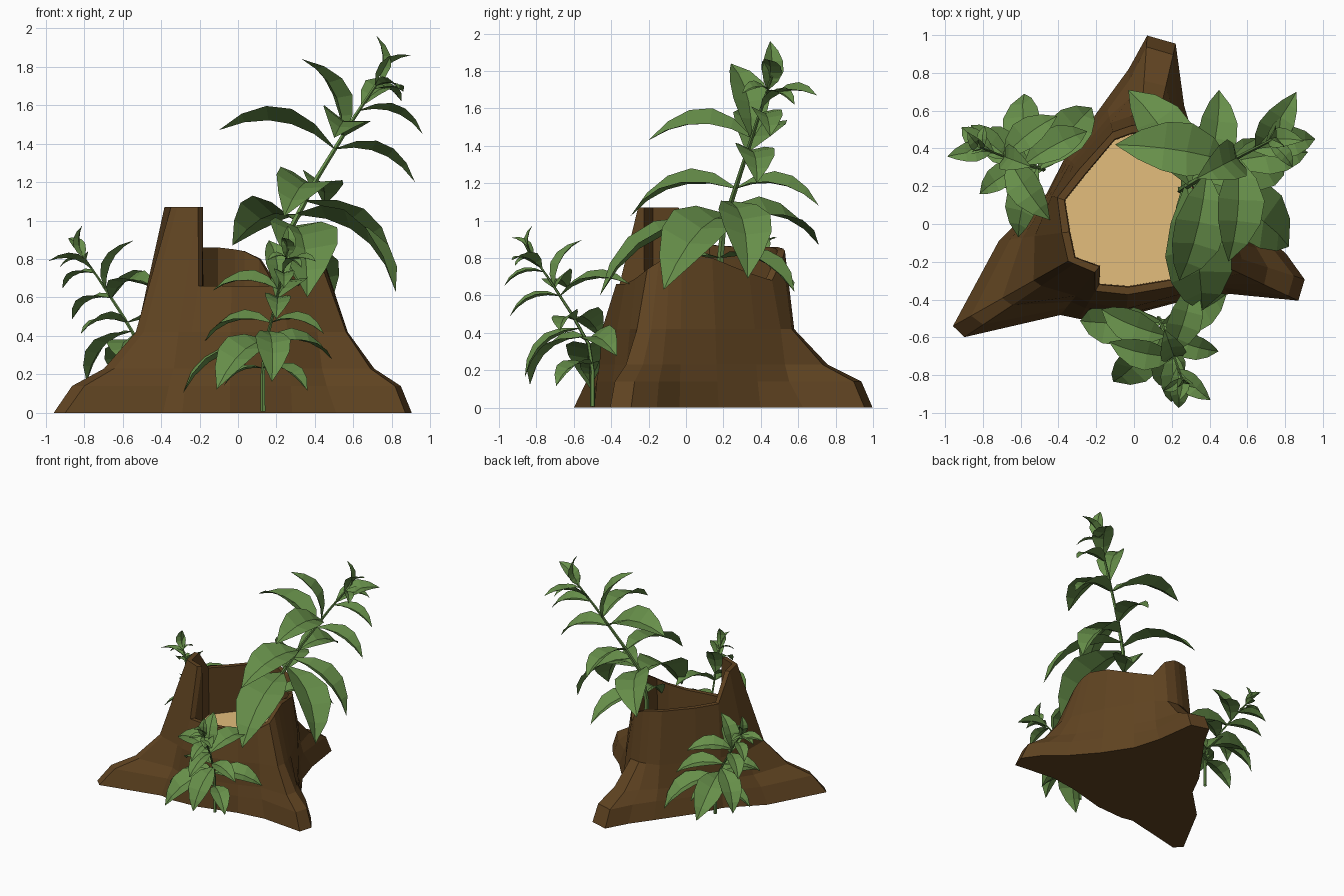
import bpy, bmesh, math
from mathutils import Vector

if "Cube" in bpy.data.objects:
    bpy.data.objects.remove(bpy.data.objects["Cube"])


def material(name, rgb):
    m = bpy.data.materials.new(name)
    m.diffuse_color = (*rgb, 1)
    m.use_nodes = True
    m.node_tree.nodes["Principled BSDF"].inputs["Base Color"].default_value = m.diffuse_color
    return m


BARK = material("bark brown", (0.115, 0.056, 0.015))
WOOD = material("cut wood tan", (0.77, 0.51, 0.20))
GREEN = material("leaf green", (0.135, 0.275, 0.068))


def make_object(name, bm, mats):
    me = bpy.data.meshes.new(name)
    bm.to_mesh(me)
    bm.free()
    for m in mats:
        me.materials.append(m)
    ob = bpy.data.objects.new(name, me)
    bpy.context.collection.objects.link(ob)
    return ob


# Stump columns: angle, radius at ground, low, middle and rim, rim height
COLUMNS = [
    (-25, .96, .90, .62, .49, .74), (-18, .95, .89, .60, .47, .78),
    (-11, .82, .76, .56, .45, .81),
    (-3, .66, .61, .52, .43, .83), (20, .51, .49, .46, .41, .80),
    (50, .52, .50, .48, .44, .72), (67, .68, .60, .55, .50, .68),
    (77, .98, .92, .58, .53, .80), (86, 1.0, .94, .58, .53, .84),
    (92, .82, .76, .57, .52, .85),
    (103, .67, .62, .55, .50, .86), (135, .51, .49, .45, .41, .86),
    (161, .49, .48, .46, .43, .87), (187, .72, .66, .53, .385, 1.07),
    (209.4, 1.10, .99, .61, .40, 1.07), (213.7, 1.08, .96, .59, .38, 1.07),
    (231, .62, .57, .49, .33, 1.07), (240, .58, .55, .48, .41, .66),
    (265, .49, .48, .45, .375, .66), (305, .49, .48, .45, .40, .66),
    (324, .63, .57, .51, .46, .69),
]
FLOOR = .47


def stump():
    bm = bmesh.new()
    rings = [[] for _ in range(7)]
    for a, g, l, m, r, z in COLUMNS:
        c, s = math.cos(math.radians(a)), math.sin(math.radians(a))
        levels = [(g, 0), (l, .14), (m + (l - m) * .5, .23), (m, .42),
                  (r, z), (r - .04, z), (r - .045, FLOOR)]
        for ring, (rad, h) in zip(rings, levels):
            ring.append(bm.verts.new((rad * c, rad * s, h)))
    n = len(COLUMNS)
    for lo, hi in zip(rings, rings[1:]):
        for i in range(n):
            j = (i + 1) % n
            bm.faces.new((lo[i], lo[j], hi[j], hi[i]))
    bm.faces.new(rings[0][::-1])
    bm.faces.new(rings[-1]).material_index = 1      # sawn heartwood
    make_object("tree_stump", bm, [BARK, WOOD])


# Plant in the place of the large one: stem path, then leaves (stem height, tip)
BASE = Vector((.25, .18, FLOOR))
STEM = [Vector(p) for p in ((.25, .18, .45), (.25, .18, .75), (.28, .20, .97),
                            (.41, .28, 1.22), (.60, .38, 1.53), (.76, .46, 1.77))]
LEAVES = [
    (.80, (.32, -.13, .66)), (.80, (.50, .58, .62)),
    (.97, (.36, -.46, .60)), (1.00, (-.03, .71, .87)),
    (1.03, (.82, -.12, .63)), (1.10, (.80, .33, .69)),
    (1.17, (.45, .71, 1.08)), (1.17, (.24, -.30, 1.02)),
    (1.37, (-.10, .42, 1.47)), (1.37, (.92, .38, 1.20)),
    (1.44, (.50, -.20, 1.43)), (1.44, (.33, .24, 1.84)),
    (1.57, (.96, .45, 1.45)), (1.60, (.86, .70, 1.67)),
    (1.70, (.72, .45, 1.96)), (1.70, (.90, .44, 1.86)),
    (1.68, (.85, .58, 1.62)), (1.70, (.84, .30, 1.68)),
]
WIDTHS = [.02, .16, .235, .215, .13, 0]


def stem_at(z):
    for a, b in zip(STEM, STEM[1:]):
        if z <= b.z:
            return a.lerp(b, (z - a.z) / (b.z - a.z)), (b - a).normalized()


def add_leaf(bm, z, tip):
    """Folded blade of five segments, arching from the stem to its tip."""
    p, tangent = stem_at(z)
    tip = Vector(tip)
    chord = tip - p
    length = chord.length
    d = chord.normalized()
    ref = tangent + Vector((0, 0, .6))
    side = d.cross(ref).normalized()
    ctrl = (p + tip) / 2 + side.cross(d) * length * .32
    rows = []
    for i, w in enumerate(WIDTHS):
        t = i / 5
        q = p * (1 - t) ** 2 + ctrl * 2 * t * (1 - t) + tip * t * t
        along = ((ctrl - p) * (1 - t) + (tip - ctrl) * t).normalized()
        lift = side.cross(along) * w * length * .35
        out = side * w * length
        row = [q + out + lift, q, q - out + lift] if w else [q]
        rows.append([bm.verts.new(v - BASE) for v in row])
    for a, b in zip(rows, rows[1:]):
        for k in (0, 1):
            if len(b) == 3:
                bm.faces.new((b[k], b[k + 1], a[k + 1], a[k]))
            else:
                bm.faces.new((b[0], a[k + 1], a[k]))


def plant(name, loc, turn, size):
    bm = bmesh.new()
    # five-sided tapering stem
    prev = None
    for i, c in enumerate(STEM):
        r = .022 - .003 * i
        tan = stem_at(c.z)[1]
        u = tan.cross(Vector((-.5, .87, 0))).normalized()
        v = tan.cross(u)
        ring = [bm.verts.new(c - BASE + (u * math.cos(k * math.tau / 5)
                                         + v * math.sin(k * math.tau / 5)) * r) for k in range(5)]
        if prev:
            for k in range(5):
                j = (k + 1) % 5
                bm.faces.new((prev[k], prev[j], ring[j], ring[k]))
        prev = ring
    bm.faces.new(prev)
    for z, tip in LEAVES:
        add_leaf(bm, z, tip)
    ob = make_object(name, bm, [GREEN])
    ob.location = loc
    ob.rotation_euler.z = math.radians(turn)
    ob.scale = (size,) * 3


stump()
plant("large_top_plant", BASE, 0, 1.0)
plant("front_plant", (.13, -.50, .02), -98, .64)
plant("left_back_plant", (-.48, .29, .02), 132, .64)
